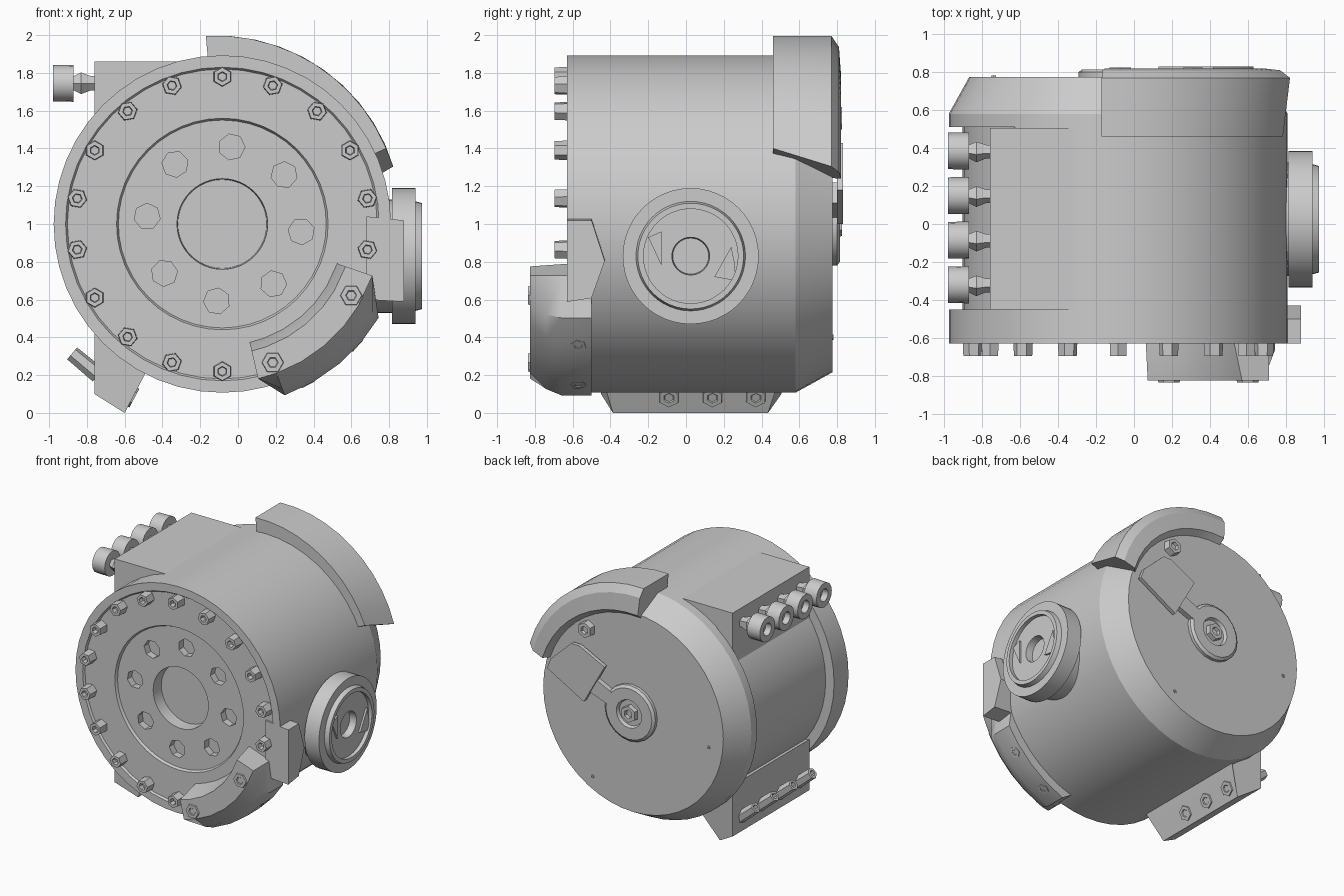
import bpy, bmesh, math
from mathutils import Vector, Matrix

cube = bpy.data.objects.get("Cube")
if cube:
    bpy.data.objects.remove(cube, do_unlink=True)

CX, CZ = -0.083, 1.0          # drum axis
GREY = (0.6, 0.6, 0.6, 1)
steel = bpy.data.materials.new("plain_grey")
steel.use_nodes = True
steel.diffuse_color = GREY
steel.node_tree.nodes["Principled BSDF"].inputs["Base Color"].default_value = GREY


def smooth(obj):
    bpy.ops.object.select_all(action='DESELECT')
    obj.select_set(True)
    bpy.context.view_layer.objects.active = obj
    bpy.ops.object.shade_smooth_by_angle(angle=math.radians(28))


def finish(name, bm, loc=(0, 0, 0), facing=(0, -1, 0)):
    """Turn a bmesh into an object whose -y side points along facing."""
    bmesh.ops.remove_doubles(bm, verts=bm.verts, dist=0.0005)
    bmesh.ops.recalc_face_normals(bm, faces=bm.faces)
    turn = Vector((0, -1, 0)).rotation_difference(Vector(facing)).to_matrix().to_4x4()
    bm.transform(Matrix.Translation(loc) @ turn)
    mesh = bpy.data.meshes.new(name)
    bm.to_mesh(mesh)
    bm.free()
    mesh.materials.append(steel)
    obj = bpy.data.objects.new(name, mesh)
    bpy.context.collection.objects.link(obj)
    smooth(obj)
    return obj


def bridge(bm, rows):
    """Join neighbouring loops of vertices with quads."""
    for lo, hi in zip(rows, rows[1:]):
        for k in range(len(lo)):
            n = (k + 1) % len(lo)
            bm.faces.new((lo[k], lo[n], hi[n], hi[k]))


def lathe(name, profile, loc, facing=(0, -1, 0), sides=48, spin=0, radius=None):
    """Revolve (radius, y) points about the y axis."""
    bm = bmesh.new()
    rings = []
    for i, (r, y) in enumerate(profile):
        ring = []
        for k in range(sides):
            a = math.radians(spin) + math.tau * k / sides
            q = radius(i, r, math.degrees(a) % 360) if radius else r
            ring.append(bm.verts.new((q * math.cos(a), y, q * math.sin(a))))
        rings.append(ring)
    bridge(bm, rings)
    return finish(name, bm, loc, facing)


def arc_block(name, section, angles, place):
    """Sweep a closed (radius, y) section round the drum axis; place adjusts each point."""
    bm = bmesh.new()
    rows = []
    for i, angle in enumerate(angles):
        row = []
        for r, y in section:
            q, a = place(i / (len(angles) - 1), r, y, angle)
            t = math.radians(a)
            row.append(bm.verts.new((q * math.cos(t), y, q * math.sin(t))))
        rows.append(row)
    bridge(bm, rows)
    bm.faces.new(rows[0])
    bm.faces.new(rows[-1])
    return finish(name, bm, (CX, 0, CZ))


def prism(name, outline, lo, hi, axis="y", shape=None):
    """Extrude an outline along y (outline in x, z) or x (outline in y, z)."""
    bm = bmesh.new()
    ends = []
    for d in (lo, hi):
        pts = [(u, d, v) if axis == "y" else (d, u, v) for u, v in outline]
        ends.append([bm.verts.new(shape(p) if shape else p) for p in pts])
    bridge(bm, ends)
    bm.faces.new(ends[0])
    bm.faces.new(ends[1])
    return finish(name, bm)


def bolt(name, loc, facing, r, length, sides=6, spin=0, taper=0.92):
    """Bolt head with a sunken socket, base at loc."""
    lathe(name, [(0, 0), (r, 0), (r * taper, -length), (r * 0.5, -length),
                 (r * 0.42, -length * 0.6), (0, -length * 0.6)], loc, facing, sides, spin)


# Drum: stepped front face, side band sunk on one side, tapered back
def sunk_side(i, r, angle):
    return 0.82 if i in SUNK and 130 < angle < 235 else r


drum_profile = [(0, -0.5), (0.235, -0.5), (0.24, -0.595), (0.55, -0.595), (0.56, -0.615),
                (0.82, -0.615), (0.83, -0.63), (0.893, -0.63), (0.893, -0.45), (0.893, -0.45),
                (0.893, 0.51), (0.893, 0.51), (0.893, 0.58), (0.785, 0.775), (0, 0.775)]
SUNK = (9, 10)
drum = lathe("drum", drum_profile, (CX, 0, CZ), radius=sunk_side)

# Ring of eight holes cut into the front disc
for k in range(8):
    a = math.radians(84.4 + 45 * k)
    cutter = lathe("hole_cutter", [(0, -0.8), (0.07, -0.8), (0.07, -0.54), (0, -0.54)],
                   (CX + 0.01 + 0.41 * math.cos(a), 0, CZ + 0.41 * math.sin(a)),
                   sides=7, spin=20 * k)
    cutter.hide_render = True
    cut = drum.modifiers.new("hole", 'BOOLEAN')
    cut.operation, cut.object, cut.solver = 'DIFFERENCE', cutter, 'EXACT'
    bpy.context.view_layer.objects.active = drum
    bpy.ops.object.modifier_apply(modifier=cut.name)
    bpy.data.objects.remove(cutter, do_unlink=True)
smooth(drum)

# Front rim bolts, leaving out those under the guard
for k in range(18):
    deg = 90 + 20 * k
    if deg % 360 in (290, 310, 330):
        continue
    a = math.radians(deg)
    bolt("rim_bolt", (CX + 0.78 * math.cos(a), -0.605, CZ + 0.78 * math.sin(a)),
         (0, -1, 0), 0.053, 0.09, spin=deg)


# Lower front guard, narrowed at both ends, with bolts set in its face and edge
def narrow_ends(t, r, y, angle):
    return (min(r, 0.84) if t in (0, 1) else r), angle


arc_block("front_guard", [(0.64, -0.6), (0.69, -0.825), (0.84, -0.825), (0.93, -0.74),
                          (0.965, -0.66), (0.965, -0.5), (0.64, -0.5)],
          [-77, -70, -60, -50, -40, -31, -19], narrow_ends)
centre = Vector((CX, 0, CZ))
for deg, y, r, out_y, size in ((-70, -0.82, 0.78, 1, 0.06), (-29, -0.82, 0.78, 1, 0.06),
                               (-62, -0.57, 0.95, 0, 0.045), (-42, -0.57, 0.95, 0, 0.045)):
    a = math.radians(deg)
    out = Vector((math.cos(a), 0, math.sin(a)))
    bolt("guard_bolt", centre + out * r + Vector((0, y, 0)),
         (0, -1, 0) if out_y else out, size, 0.016)


# Upper rear fender, thinner and slanted at its lower end
def thin_and_slant(t, r, y, angle):
    return (r - 0.045 * (1 - t) if r > 0.9 else r), angle + 20 * (0.8 - y) * (1 - t)


arc_block("rear_fender", [(0.87, 0.46), (1.0, 0.46), (1.0, 0.77), (0.94, 0.81),
                          (0.8, 0.82), (0.76, 0.77)],
          [18 + 7.7 * k for k in range(11)], thin_and_slant)

# Back hub, cover plate and strap
lathe("back_hub", [(0, 0.75), (0.22, 0.75), (0.22, 0.8), (0.2, 0.815), (0.11, 0.815),
                   (0.1, 0.79), (0, 0.79)], (CX + 0.01, 0, CZ), sides=20)
bolt("hub_bolt", (CX + 0.01, 0.77, CZ), (0, 1, 0), 0.07, 0.055)
prism("back_cover_plate", [(0.63, 1.18), (0.6, 1.26), (0.42, 1.43), (0.35, 1.43),
                           (0.13, 1.32), (0.31, 1.0)], 0.8, 0.83)
prism("back_strap", [(0.04, 1.11), (0.1, 1.02), (0.34, 1.11), (0.27, 1.22)], 0.76, 0.815)
bolt("back_bolt", (0.31, 0.77, 1.56), (0, 1, 0), 0.065, 0.055)
for x, z in ((-0.74, 0.9), (0.27, 0.4)):
    bolt("back_stud", (x, 0.77, z), (0, 1, 0), 0.015, 0.012)

# Round side port with dished face
lathe("side_port", [(0, -0.6), (0.3, -0.6), (0.3, -0.815), (0.36, -0.815), (0.36, -0.94),
                    (0.29, -0.94), (0.28, -0.975), (0.25, -0.975),
                    (0.25, -0.945), (0.1, -0.945), (0.095, -0.89), (0, -0.89)],
      (0, 0.025, 0.83), (1, 0, 0))
prism("port_tab_front", [(-0.2, 0.93), (-0.13, 0.96), (-0.13, 0.78)], 0.92, 0.96, "x")
prism("port_tab_back", [(0.15, 0.72), (0.26, 0.7), (0.26, 0.78), (0.24, 0.88)],
      0.92, 0.96, "x")

# Side bracket beside the front rim
prism("side_bracket", [(-0.63, 1.04), (-0.5, 1.04), (-0.43, 0.82), (-0.5, 0.62), (-0.63, 0.6)],
      0.68, 0.88, "x", lambda p: p if p[0] < 0.8 else (p[0], p[1], p[2] * 0.98))

# Upper mount box with its row of large bolts
prism("upper_mount", [(-0.76, 1.4), (-0.76, 1.86), (-0.2, 1.86), (-0.3, 1.4)], -0.45, 0.505)
for y in (0.385, 0.15, -0.085, -0.32):
    lathe("mount_shaft", [(0, 0.05), (0.04, 0.05), (0.04, -0.02), (0.06, -0.07),
                          (0.03, -0.13), (0, -0.13)], (-0.76, y, 1.745), (-1, 0, 0), 5)
    bolt("mount_bolt", (-0.87, y, 1.745), (-1, 0, 0), 0.098, 0.11, 16, taper=0.98)

# Lower foot with slanted bolts
prism("lower_foot", [(-0.76, 0.5), (-0.76, 0.1), (-0.6, 0.0), (-0.49, 0.21), (-0.4, 0.4)],
      -0.45, 0.505, shape=lambda p: (p[0], p[1] * 0.86, p[2]) if p[2] < 0.05 else p)
for y in (0.385, 0.15, -0.085, -0.32):
    bolt("foot_stub", (-0.74, y, 0.2), (-0.77, 0, 0.64), 0.045, 0.18)
for y in (0.37, 0.14, -0.09):
    bolt("foot_bolt", (-0.562, y, 0.085), (0.88, 0, -0.47), 0.06, 0.015)
